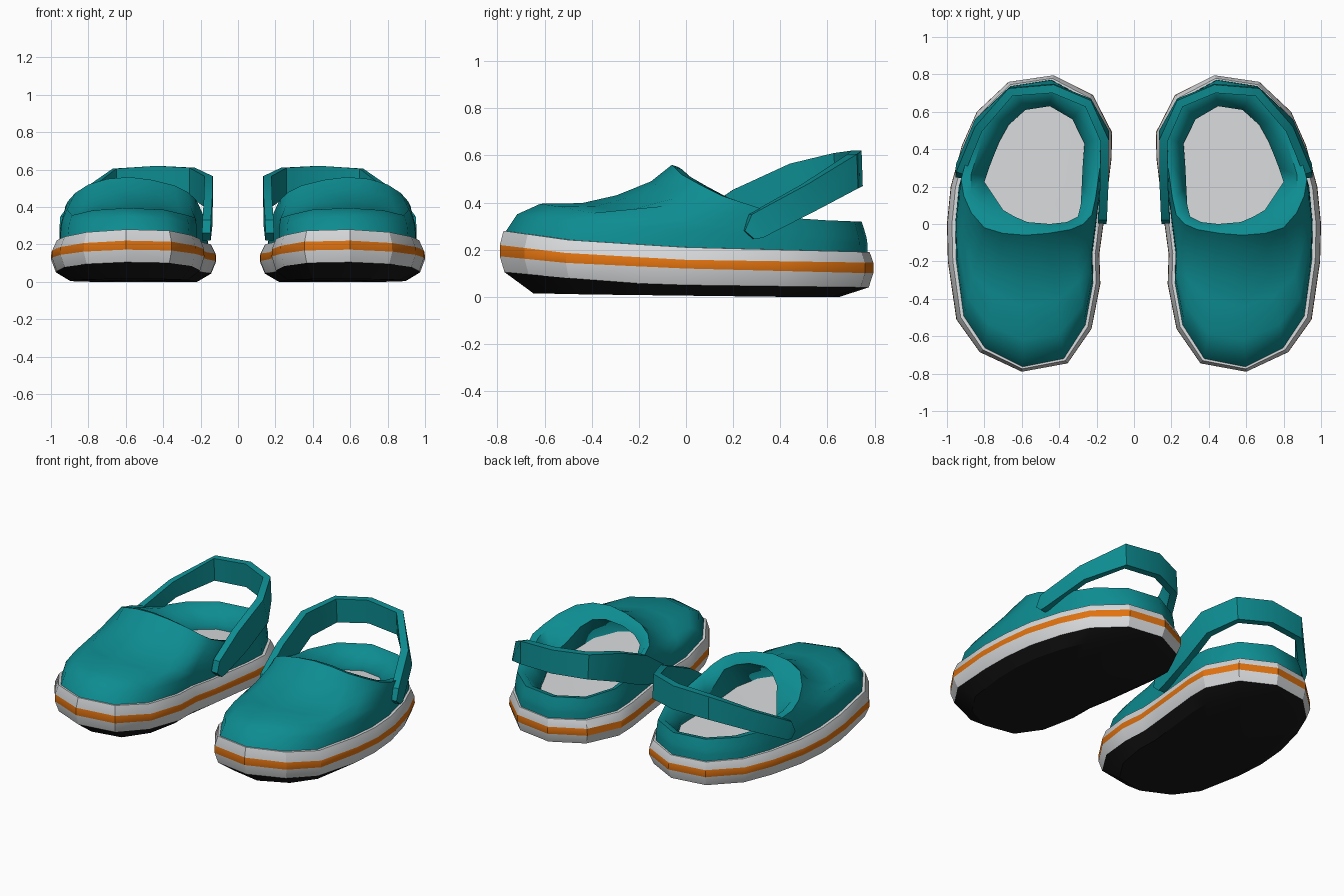
import bpy, bmesh
from mathutils import Vector

if "Cube" in bpy.data.objects:
    bpy.data.objects.remove(bpy.data.objects["Cube"])


def material(name, rgb):
    m = bpy.data.materials.new(name)
    m.diffuse_color = (*rgb, 1)
    m.use_nodes = True
    m.node_tree.nodes["Principled BSDF"].inputs["Base Color"].default_value = m.diffuse_color
    return m


TEAL = material("teal", (0.004, 0.265, 0.285))
WHITE = material("light grey", (0.68, 0.69, 0.70))
ORANGE = material("orange", (0.75, 0.17, 0.005))
BLACK = material("black", (0.009, 0.009, 0.009))

# Per station round the shoe: sole outline x, y | collar rim x, y, z | opening x, y
STATIONS = [
    (.60, -.79, .58, -.06, .56, .57, .01),
    (.825, -.685, .70, -.05, .55, .64, .04),
    (.95, -.51, .80, -.02, .52, .70, .075),
    (.995, -.20, .87, .06, .475, .75, .15),
    (1.0, 0, .91, .15, .43, .80, .225),
    (.98, .20, .925, .24, .40, .775, .30),
    (.92, .42, .87, .44, .335, .72, .44),
    (.84, .60, .79, .59, .325, .67, .53),
    (.67, .76, .64, .715, .32, .58, .61),
    (.43, .795, .43, .745, .32, .45, .63),
    (.22, .69, .255, .65, .32, .33, .56),
    (.117, .49, .18, .46, .33, .265, .43),
    (.12, .35, .18, .32, .345, .275, .30),
    (.163, 0, .205, .14, .40, .28, .19),
    (.185, -.16, .225, .05, .44, .285, .10),
    (.18, -.32, .27, 0, .48, .30, .04),
    (.227, -.56, .34, -.03, .515, .36, .01),
    (.355, -.745, .46, -.05, .545, .45, 0),
]
OUTLINE = [s[:2] for s in STATIONS]


def clamp(v):
    return max(0.0, min(1.0, v))


def curve(y, pts):
    """Piecewise-linear height along the shoe."""
    for (a, za), (b, zb) in zip(pts, pts[1:]):
        if y <= b:
            return za + (zb - za) * clamp((y - a) / (b - a))
    return pts[-1][1]


RIM_Z = [(-.79, .28), (-.5, .24), (0, .21), (.79, .19)]


def ring(sx, sy, heights):
    """Sole outline scaled about the shoe centre, following a height curve."""
    return [Vector((.557 + (x - .557) * sx, y * sy, curve(y, heights))) for x, y in OUTLINE]


def loft(name, rings, mats, row_mat=None, close_rows=False, caps=None, angle=35):
    """Skin closed rings, mirror for the other shoe."""
    bm = bmesh.new()
    rows = [[bm.verts.new(p) for p in r] for r in rings]
    n = len(rows[0])
    pairs = list(zip(rows, rows[1:]))
    if close_rows:
        pairs.append((rows[-1], rows[0]))
    for k, (a, b) in enumerate(pairs):
        for i in range(n):
            f = bm.faces.new((a[i], a[(i + 1) % n], b[(i + 1) % n], b[i]))
            f.material_index = row_mat[k] if row_mat else 0
    if caps:
        for r, mi in ((rows[0], caps[0]), (rows[-1], caps[1])):
            f = bm.faces.new(r)
            f.material_index = mi
            if n > 4:
                bmesh.ops.poke(bm, faces=[f])
    bmesh.ops.recalc_face_normals(bm, faces=bm.faces)
    me = bpy.data.meshes.new(name)
    bm.to_mesh(me)
    bm.free()
    for m in mats:
        me.materials.append(m)
    ob = bpy.data.objects.new(name, me)
    bpy.context.collection.objects.link(ob)
    bpy.ops.object.select_all(action='DESELECT')
    ob.select_set(True)
    bpy.context.view_layer.objects.active = ob
    bpy.ops.object.shade_smooth_by_angle(angle=angle * 3.14159 / 180)
    ob.modifiers.new("other_shoe", 'MIRROR').use_mirror_merge = False
    return ob


# Sole: black tread, white foam with an orange stripe, light insole on top
loft("sole", [
    ring(.77, .82, [(-.79, .015), (-.5, .01), (.5, 0), (.79, 0)]),
    ring(.94, .975, [(-.79, .105), (-.3, .06), (0, .05), (.79, .04)]),
    ring(1, 1, [(-.79, .172), (-.5, .143), (0, .12), (.79, .10)]),
    ring(.995, 1, [(-.79, .22), (-.5, .185), (0, .157), (.79, .145)]),
    ring(.94, .98, RIM_Z),
], [BLACK, WHITE, ORANGE], row_mat=[0, 1, 2, 1], caps=(0, 1), angle=25)

# Upper: toe dome and low heel collar, with a thick rolled lip round the opening
ACROSS = [0, .07, .21, .46, .67, .875, 1]
TOE_RISE = [0, .25, .41, .42, .54, .75, 1]
SIDE_RISE = [0, .30, .48, .65, .80, .92, 1]
base = ring(.90, .97, RIM_Z)
rings = [[] for _ in range(len(ACROSS) + 3)]
for b, (ox, oy, rx, ry, rz, ix, iy) in zip(base, STATIONS):
    rim = Vector((rx, ry, rz))
    toe = clamp((-.2 - oy) / .3)
    for k, s in enumerate(ACROSS):
        p = b.lerp(rim, s)
        rise = TOE_RISE[k] * toe + SIDE_RISE[k] * (1 - toe)
        p.z = b.z - .005 * (k == 0) + (rim.z - b.z) * rise
        rings[k].append(p)
    front = clamp((.35 - iy) / .3)
    inner = Vector((ix, iy, .23 + (rz - .06 - .23) * front))
    lip = rim.lerp(inner, .35)
    lip.z = rz - .008
    foot = inner.lerp(b, .6 * front)
    foot.z = curve(foot.y, RIM_Z) - .01
    for r, p in zip(rings[len(ACROSS):], (lip, inner, foot)):
        r.append(p)
loft("upper", rings, [TEAL], close_rows=True, angle=50)

# Heel strap: outer face x | lower edge y, z | upper edge y, z
STRAP = [
    (.955, .29, .245, .25, .28),
    (.95, .325, .25, .28, .35),
    (.85, .56, .37, .52, .48),
    (.67, .73, .46, .725, .605),
    (.43, .75, .47, .745, .62),
    (.23, .67, .455, .66, .61),
    (.135, .50, .40, .45, .565),
    (.137, .29, .30, .20, .455),
    (.145, .08, .225, .02, .33),
    (.147, .045, .22, 0, .26),
]
sections = []
for k, (x, ylo, zlo, yhi, zhi) in enumerate(STRAP):
    a, c = STRAP[max(k - 1, 0)], STRAP[min(k + 1, len(STRAP) - 1)]
    along = Vector((c[0] - a[0], c[1] + c[3] - a[1] - a[3], 0))
    along.y /= 2
    inward = Vector((along.y, -along.x, 0)).normalized() * .045
    lo, hi = Vector((x, ylo, zlo)), Vector((x, yhi, zhi))
    if inward.dot(Vector((.55, .2, 0)) - Vector((x, ylo, 0))) < 0:
        inward.negate()
    sections.append([lo, hi, hi + inward, lo + inward])
loft("heel_strap", sections, [TEAL], caps=(0, 0), angle=30)
